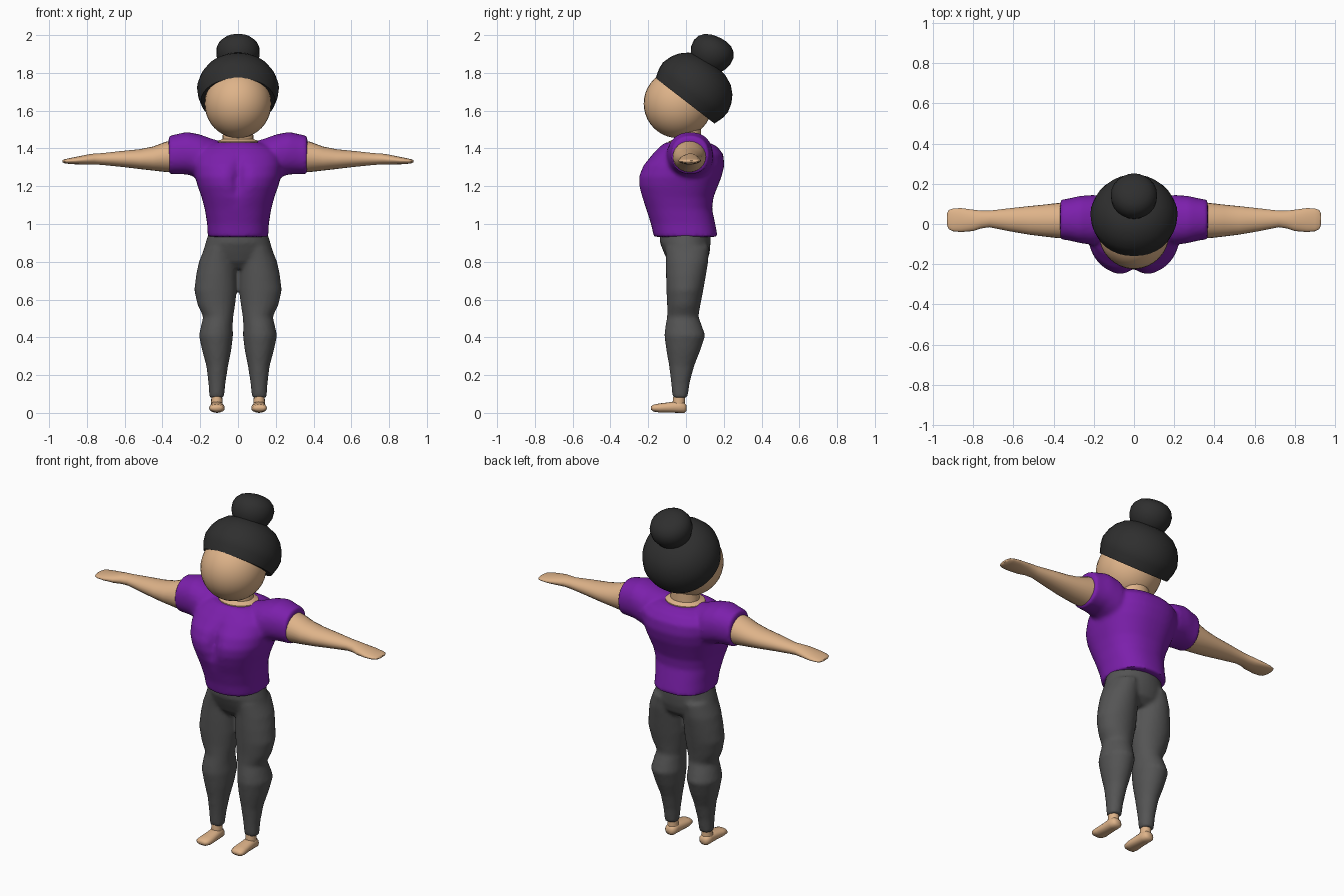
import bpy, bmesh, math
from mathutils import Vector, Matrix


def material(name, rgb):
    m = bpy.data.materials.new(name)
    m.diffuse_color = (*rgb, 1)
    return m


SKIN = material("skin", (0.73, 0.45, 0.25))
PURPLE = material("purple cloth", (0.20, 0.014, 0.41))
GREY = material("grey cloth", (0.09, 0.09, 0.09))
HAIR = material("dark hair", (0.028, 0.028, 0.028))


def add_loft(bm, axis, rings, n=24, flip=1, power=1.0):
    """Rings are (position, a min, a max, b min, b max), a and b being the other two axes in order."""
    loops = []
    for t, a0, a1, b0, b1 in rings:
        loop = []
        for i in range(n):
            c, s = (math.cos(2 * math.pi * i / n), math.sin(2 * math.pi * i / n))
            c = math.copysign(abs(c) ** power, c)
            s = math.copysign(abs(s) ** power, s)
            p = [(a0 + a1) / 2 + c * (a1 - a0) / 2, (b0 + b1) / 2 + s * (b1 - b0) / 2]
            p.insert("xyz".index(axis), t)
            loop.append(bm.verts.new((p[0] * flip, p[1], p[2])))
        loops.append(loop)
    for lo, hi in zip(loops, loops[1:]):
        for i in range(n):
            j = (i + 1) % n
            bm.faces.new((lo[i], lo[j], hi[j], hi[i]))
    bm.faces.new(loops[0][::-1])
    bm.faces.new(loops[-1])


def finish(name, bm, mat, angle=50, blend=0):
    bmesh.ops.recalc_face_normals(bm, faces=bm.faces[:])
    me = bpy.data.meshes.new(name)
    bm.to_mesh(me)
    bm.free()
    me.materials.append(mat)
    ob = bpy.data.objects.new(name, me)
    bpy.context.collection.objects.link(ob)
    bpy.ops.object.select_all(action='DESELECT')
    ob.select_set(True)
    bpy.context.view_layer.objects.active = ob
    if blend:  # fuse overlapping lofts into one smooth garment
        r = ob.modifiers.new("fuse", 'REMESH')
        r.mode, r.voxel_size = 'VOXEL', 0.012
        s = ob.modifiers.new("soften", 'SMOOTH')
        s.factor, s.iterations = 0.5, blend
        bpy.ops.object.modifier_apply(modifier="fuse")
        bpy.ops.object.modifier_apply(modifier="soften")
    bpy.ops.object.shade_smooth_by_angle(angle=math.radians(angle))
    return ob


# Shirt: torso with a bust crease, plus short sleeves
bm = bmesh.new()
add_loft(bm, 'z', [
    (0.932, -0.160, 0.160, -0.170, 0.168), (1.00, -0.163, 0.163, -0.185, 0.155),
    (1.08, -0.176, 0.176, -0.212, 0.138), (1.14, -0.192, 0.192, -0.236, 0.145),
    (1.20, -0.213, 0.213, -0.255, 0.168), (1.25, -0.228, 0.228, -0.257, 0.188),
    (1.31, -0.235, 0.235, -0.232, 0.203), (1.37, -0.230, 0.230, -0.180, 0.197),
    (1.41, -0.190, 0.190, -0.140, 0.165), (1.432, -0.130, 0.130, -0.108, 0.120)],
    n=48, power=0.85)
for v in bm.verts:
    if v.co.y < 0:
        k = math.exp(-((v.co.z - 1.25) / 0.09) ** 2)
        v.co.y += 0.045 * k * math.exp(-(v.co.x / 0.035) ** 2)
for side in (1, -1):
    add_loft(bm, 'x', [
        (0.09, -0.06, 0.08, 1.28, 1.438), (0.14, -0.085, 0.115, 1.25, 1.452),
        (0.20, -0.105, 0.145, 1.24, 1.474), (0.27, -0.095, 0.140, 1.262, 1.488),
        (0.32, -0.083, 0.128, 1.264, 1.477), (0.367, -0.076, 0.120, 1.264, 1.466)],
        flip=side, power=0.9)
finish("shirt", bm, PURPLE, blend=4)

# Trousers: pelvis and two legs
bm = bmesh.new()
add_loft(bm, 'z', [
    (0.765, -0.09, 0.09, -0.06, 0.07), (0.80, -0.16, 0.16, -0.095, 0.112),
    (0.85, -0.186, 0.186, -0.118, 0.126), (0.90, -0.172, 0.172, -0.138, 0.130),
    (0.97, -0.150, 0.150, -0.138, 0.130)], n=32)
for side in (1, -1):
    add_loft(bm, 'z', [
        (0.08, 0.074, 0.152, -0.071, 0.008), (0.16, 0.066, 0.157, -0.079, 0.020),
        (0.25, 0.052, 0.168, -0.090, 0.044), (0.33, 0.036, 0.190, -0.104, 0.076),
        (0.41, 0.026, 0.207, -0.115, 0.102), (0.46, 0.028, 0.196, -0.109, 0.085),
        (0.51, 0.025, 0.184, -0.100, 0.066), (0.57, 0.015, 0.214, -0.100, 0.076),
        (0.65, 0.006, 0.232, -0.104, 0.092), (0.73, 0.006, 0.222, -0.106, 0.106),
        (0.80, 0.010, 0.207, -0.106, 0.118), (0.88, 0.010, 0.175, -0.110, 0.122)],
        flip=side)
finish("trousers", bm, GREY, blend=3)

for side, label in ((1, "left"), (-1, "right")):
    # Arm tapering into a flat hand
    bm = bmesh.new()
    add_loft(bm, 'x', [
        (0.33, -0.070, 0.108, 1.274, 1.445), (0.38, -0.070, 0.104, 1.275, 1.436),
        (0.45, -0.062, 0.096, 1.283, 1.410), (0.52, -0.053, 0.089, 1.291, 1.396),
        (0.62, -0.036, 0.078, 1.303, 1.386), (0.72, -0.016, 0.066, 1.313, 1.375),
        (0.76, -0.022, 0.066, 1.315, 1.373), (0.80, -0.035, 0.071, 1.314, 1.367),
        (0.86, -0.040, 0.079, 1.316, 1.355), (0.90, -0.036, 0.077, 1.319, 1.347),
        (0.921, -0.026, 0.070, 1.322, 1.342), (0.93, -0.005, 0.053, 1.327, 1.337)],
        flip=side)
    finish(label + "_arm", bm, SKIN, 60)
    # Foot with ankle
    bm = bmesh.new()
    add_loft(bm, 'z', [(0.025, 0.080, 0.143, -0.072, -0.004), (0.05, 0.082, 0.142, -0.072, -0.006),
                       (0.11, 0.085, 0.141, -0.064, -0.006)], n=16, flip=side)
    add_loft(bm, 'y', [
        (-0.184, 0.090, 0.140, 0.016, 0.036), (-0.172, 0.076, 0.152, 0.007, 0.044),
        (-0.14, 0.070, 0.153, 0.002, 0.050), (-0.09, 0.073, 0.148, 0.002, 0.056),
        (-0.04, 0.077, 0.146, 0.000, 0.064), (-0.010, 0.080, 0.144, 0.000, 0.056),
        (0.002, 0.095, 0.130, 0.012, 0.040)], n=16, flip=side, power=0.85)
    finish(label + "_foot", bm, SKIN, 60)

# Neck flaring out to the collar
bm = bmesh.new()
add_loft(bm, 'z', [(1.40, -0.118, 0.118, -0.095, 0.108), (1.437, -0.112, 0.112, -0.092, 0.104),
                   (1.450, -0.082, 0.082, -0.062, 0.080), (1.56, -0.075, 0.075, -0.060, 0.078)])
finish("neck", bm, SKIN)

# Head
bm = bmesh.new()
bmesh.ops.create_uvsphere(bm, u_segments=32, v_segments=20, radius=0.182,
                          matrix=Matrix.Translation((0, -0.042, 1.637)) @ Matrix.Diagonal((0.97, 1, 1, 1)))
finish("head", bm, SKIN)

# Hair cap, a dome leaning backwards
bm = bmesh.new()
add_loft(bm, 'z', [(t, -r * 1.0, r * 1.0, -r, r) for t, r in (
    (0.0, 0.180), (0.0, 0.197), (0.05, 0.213), (0.09, 0.217), (0.14, 0.202),
    (0.18, 0.178), (0.215, 0.140), (0.238, 0.085), (0.246, 0.03))], n=32)
tilt = Vector((0, 0.61, 0.79)).to_track_quat('Z', 'X').to_matrix().to_4x4()
bm.transform(Matrix.Translation((0, -0.005, 1.652)) @ tilt)
finish("hair_cap", bm, HAIR)

# Hair bun, a flattened ball
bm = bmesh.new()
tilt = Vector((0, 0.42, 0.9)).to_track_quat('Z', 'X').to_matrix().to_4x4()
add_loft(bm, 'z', [(t, -r, r, -r, r) for t, r in (
    (-0.088, 0.07), (-0.06, 0.097), (-0.02, 0.114), (0.02, 0.115),
    (0.05, 0.102), (0.072, 0.078), (0.084, 0.045), (0.088, 0.015))])
bm.transform(Matrix.Translation((0, 0.138, 1.908)) @ tilt)
finish("hair_bun", bm, HAIR)
